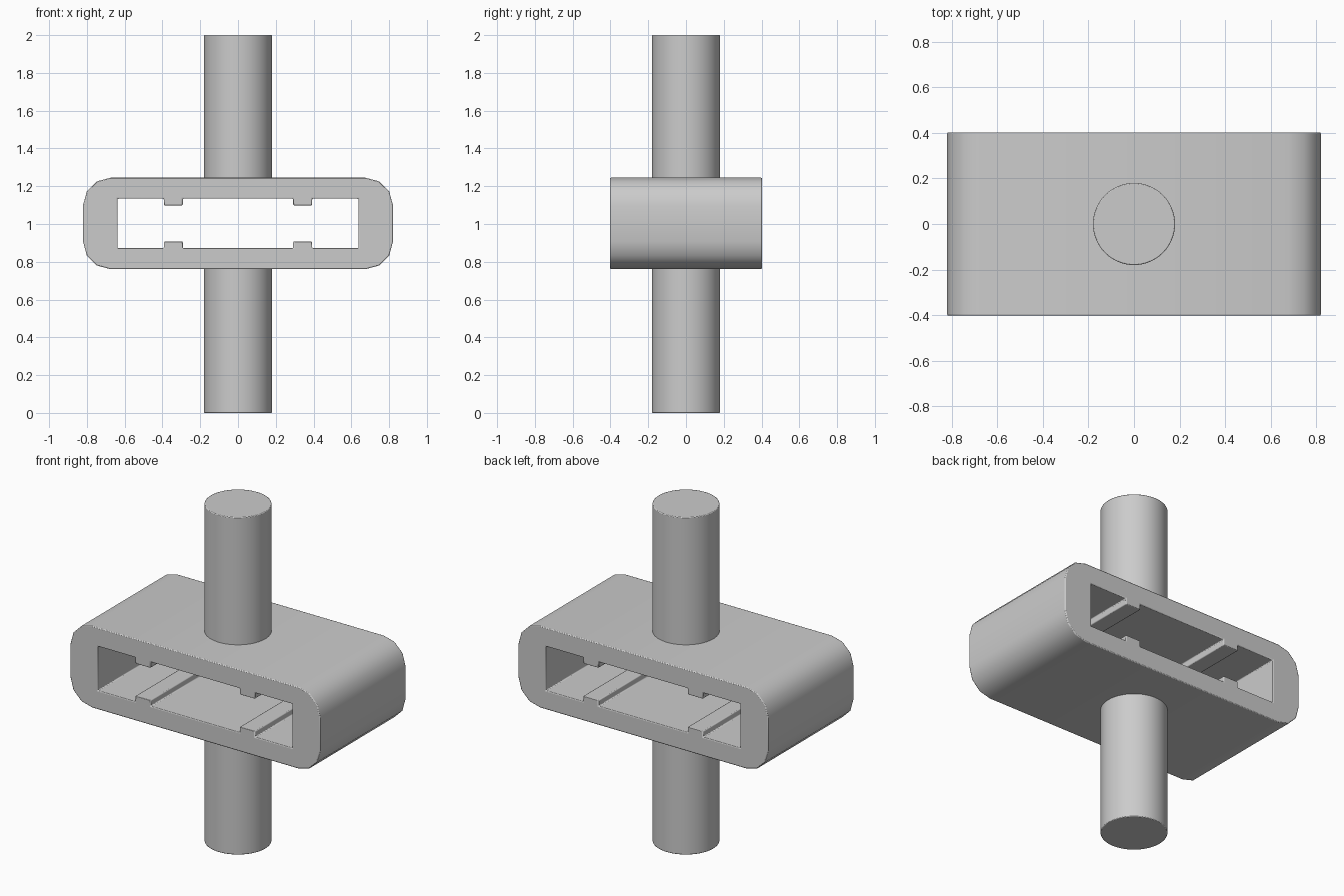
import bpy
import bmesh
import math

default = bpy.data.objects.get("Cube")
if default:
    bpy.data.objects.remove(default)

MID = 1.003          # height of the frame's centre
HALF_DEPTH = 0.402
GREY = (0.6, 0.6, 0.6, 1.0)

grey = bpy.data.materials.new("plain grey")
grey.use_nodes = True
grey.diffuse_color = GREY
grey.node_tree.nodes["Principled BSDF"].inputs["Base Color"].default_value = GREY


def finish(name, bm, edge):
    """Turn a bmesh into a grey object with softened edges."""
    mesh = bpy.data.meshes.new(name)
    bmesh.ops.recalc_face_normals(bm, faces=bm.faces)
    bm.to_mesh(mesh)
    bm.free()
    obj = bpy.data.objects.new(name, mesh)
    bpy.context.collection.objects.link(obj)
    mesh.materials.append(grey)
    bevel = obj.modifiers.new("soft edges", "BEVEL")
    bevel.width = edge
    bevel.segments = 2
    bevel.limit_method = "ANGLE"
    bevel.angle_limit = math.radians(40)
    bpy.ops.object.select_all(action="DESELECT")
    bpy.context.view_layer.objects.active = obj
    obj.select_set(True)
    bpy.ops.object.shade_smooth_by_angle(angle=math.radians(35))
    return obj


def mirrored(quarter):
    """Complete a closed outline from its upper right quarter."""
    half = quarter + [(-x, z) for x, z in reversed(quarter)]
    return half + [(-x, -z) for x, z in half]


# Rounded outer outline, and the slot with its four guide ribs
corner, radius = (0.675, 0.097), 0.145
outer = mirrored([(corner[0] + radius * math.cos(math.radians(a)),
                   corner[1] + radius * math.sin(math.radians(a)))
                  for a in (0, 30, 60, 90)])
roof, rib = 0.131, 0.096
slot = mirrored([(0.638, roof), (0.393, roof), (0.393, rib),
                 (0.292, rib), (0.292, roof)])

# Frame: fill between the outlines, then extrude from front to back
bm = bmesh.new()
edges = []
for outline in (outer, slot):
    ring = [bm.verts.new((x, -HALF_DEPTH, z + MID)) for x, z in outline]
    edges += [bm.edges.new((v, ring[(i + 1) % len(ring)]))
              for i, v in enumerate(ring)]
bmesh.ops.triangle_fill(bm, use_beauty=True, use_dissolve=False, edges=edges)
grown = bmesh.ops.extrude_face_region(bm, geom=bm.faces[:], use_keep_orig=True)
back = [g for g in grown["geom"] if isinstance(g, bmesh.types.BMVert)]
bmesh.ops.translate(bm, verts=back, vec=(0, 2 * HALF_DEPTH, 0))
finish("slotted_frame", bm, 0.005)

# Round posts above and below the frame, slightly sunk into it
for name, low, high in (("lower_post", 0, 0.78), ("upper_post", 1.226, 2)):
    bm = bmesh.new()
    bmesh.ops.create_cone(bm, cap_ends=True, segments=64, radius1=0.18,
                          radius2=0.18, depth=high - low)
    bmesh.ops.translate(bm, verts=bm.verts, vec=(0, 0, (low + high) / 2))
    finish(name, bm, 0.004)
